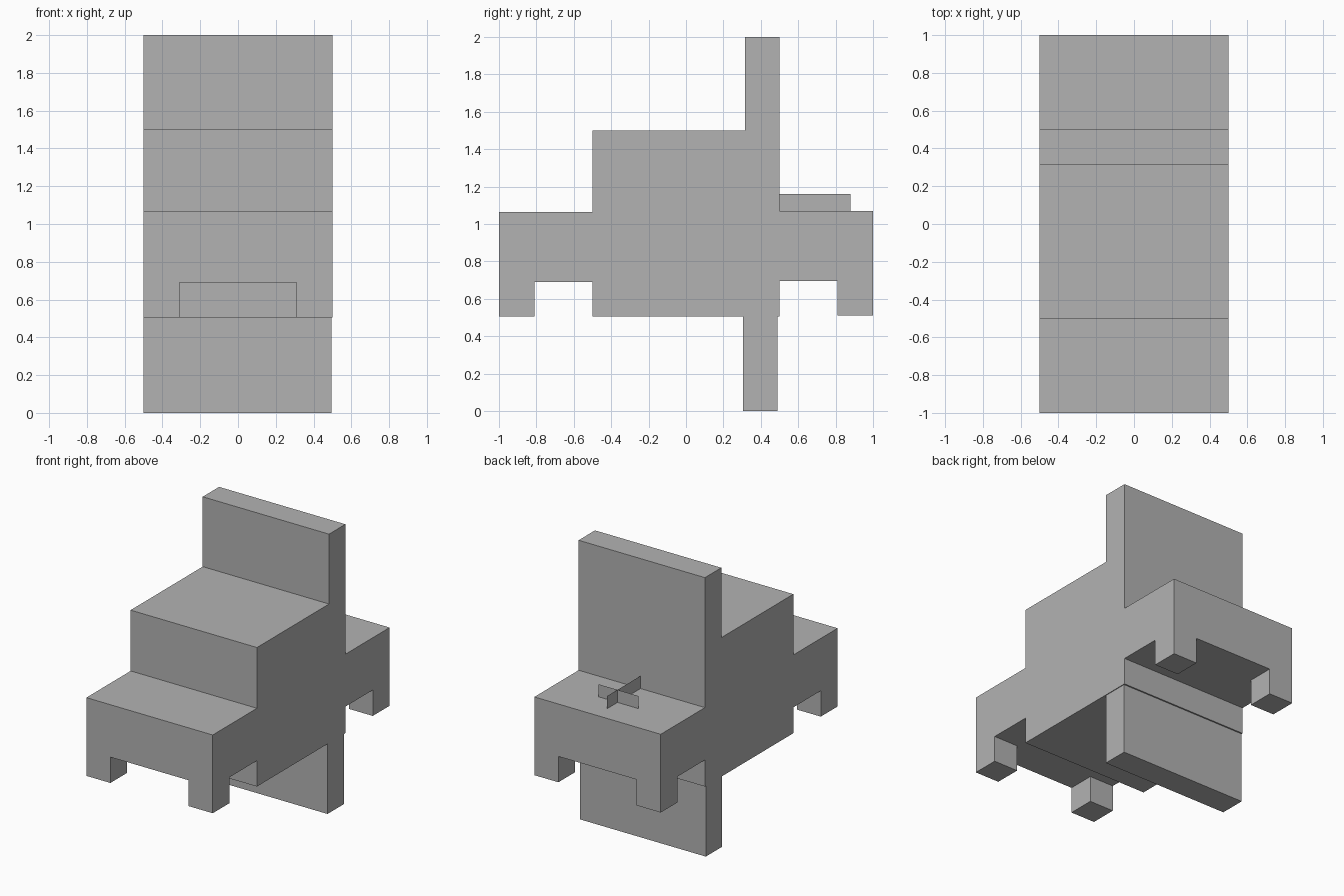
import bpy
import bmesh

cube = bpy.data.objects.get("Cube")
if cube:
    bpy.data.objects.remove(cube, do_unlink=True)

grey = bpy.data.materials.new("plain_grey")
grey.use_nodes = True
grey.diffuse_color = (0.45, 0.45, 0.45, 1)
grey.node_tree.nodes["Principled BSDF"].inputs["Base Color"].default_value = grey.diffuse_color


def finish(name, bm):
    mesh = bpy.data.meshes.new(name)
    bm.to_mesh(mesh)
    bm.free()
    mesh.materials.append(grey)
    obj = bpy.data.objects.new(name, mesh)
    bpy.context.collection.objects.link(obj)


def box(name, x, y, z):
    """Box spanning the given (low, high) ranges."""
    bm = bmesh.new()
    bmesh.ops.create_cube(bm, size=1)
    for v in bm.verts:
        for axis, (low, high) in enumerate((x, y, z)):
            v.co[axis] = high if v.co[axis] > 0 else low
    finish(name, bm)


def plate(name, start, end, z):
    """Upright sheet between two plan points."""
    bm = bmesh.new()
    corners = [(*start, z[0]), (*end, z[0]), (*end, z[1]), (*start, z[1])]
    bm.faces.new([bm.verts.new(c) for c in corners])
    finish(name, bm)


WIDE = (-0.5, 0.5)

# Central body and the tall upright panel through its back
box("body", WIDE, (-0.5, 0.5), (0.505, 1.5))
box("upper_panel", WIDE, (0.315, 0.5), (1.5, 2))
box("lower_panel", (-0.5, 0.495), (0.305, 0.49), (0, 0.505))

# Front and rear ledges
box("front_ledge", WIDE, (-1, -0.5), (0.69, 1.065))
box("rear_ledge", WIDE, (0.5, 1), (0.695, 1.07))

# Short corner feet
for side, x in (("left", (0.31, 0.5)), ("right", (-0.5, -0.31))):
    box("front_foot_" + side, x, (-1, -0.81), (0.505, 0.69))
    box("rear_foot_" + side, x, (0.81, 1), (0.51, 0.695))

# Thin crossed sheets standing on the rear ledge
plate("cross_sheet_long", (0.01, 0.5), (0.01, 0.88), (1.07, 1.16))
plate("cross_sheet_wide", (-0.155, 0.76), (0.16, 0.76), (1.07, 1.16))
